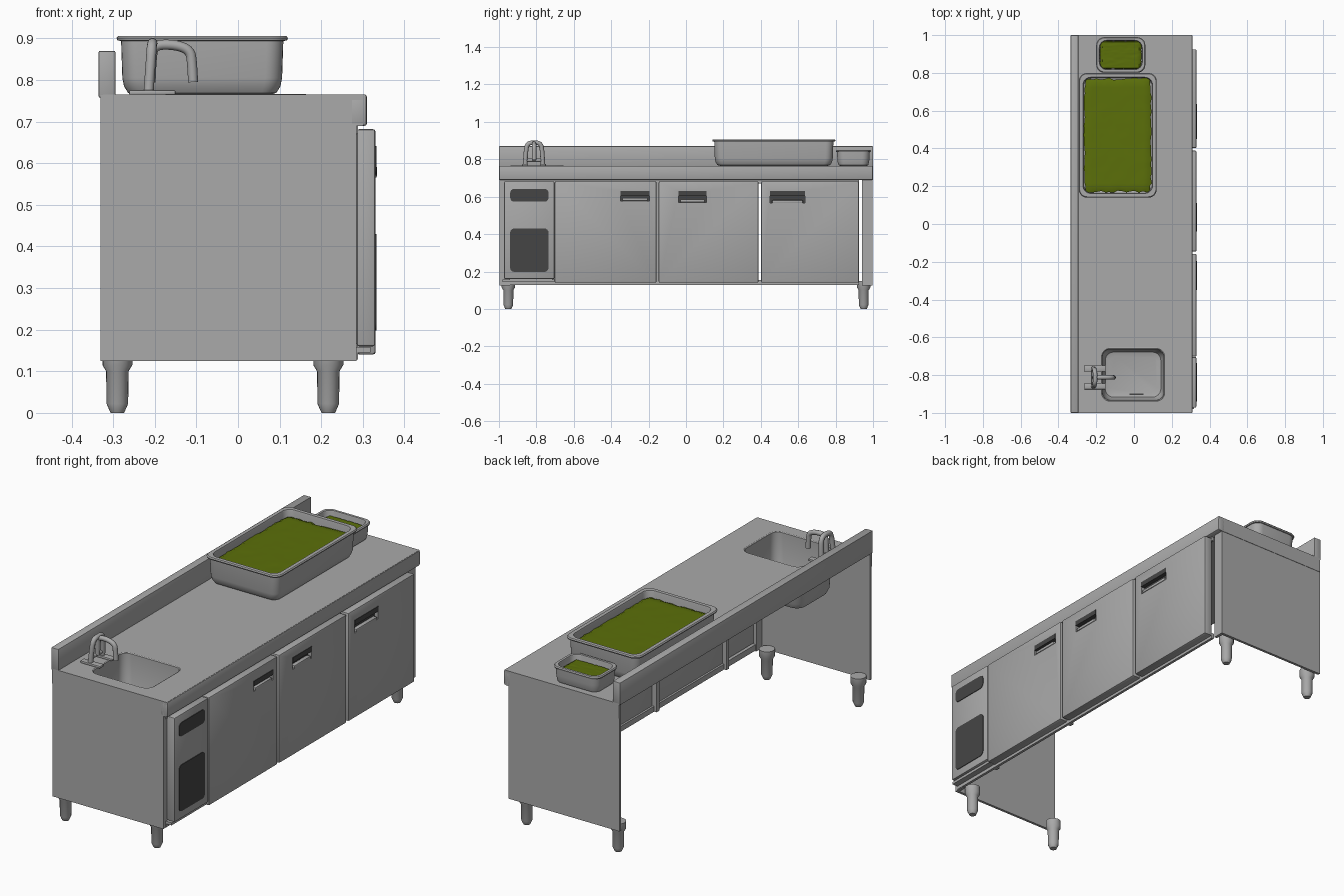
import bpy, bmesh, math, random
from mathutils import Vector

if "Cube" in bpy.data.objects:
    bpy.data.objects.remove(bpy.data.objects["Cube"])
random.seed(4)


def mat(name, c):
    m = bpy.data.materials.new(name)
    m.diffuse_color = (*c, 1)
    m.use_nodes = True
    m.node_tree.nodes["Principled BSDF"].inputs["Base Color"].default_value = m.diffuse_color
    return m


STEEL = mat("steel grey", (0.40, 0.40, 0.40))
DARK = mat("dark grille", (0.06, 0.06, 0.06))
GREEN = mat("olive green", (0.105, 0.16, 0.003))


def finish(name, bm, m):
    bmesh.ops.recalc_face_normals(bm, faces=bm.faces)
    me = bpy.data.meshes.new(name)
    bm.to_mesh(me)
    bm.free()
    me.materials.append(m)
    o = bpy.data.objects.new(name, me)
    bpy.context.collection.objects.link(o)
    return o


def box(name, x, y, z, m=STEEL, bevel=0.0):
    bm = bmesh.new()
    bmesh.ops.create_cube(bm, size=1)
    for v in bm.verts:
        v.co = Vector([(r[0] + r[1]) / 2 + c * (r[1] - r[0]) for c, r in zip(v.co, (x, y, z))])
    if bevel:
        bmesh.ops.bevel(bm, geom=bm.edges[:], offset=bevel, segments=2, affect='EDGES', profile=0.5)
    return finish(name, bm, m)


def rounded(x0, x1, y0, y1, r, n=6):
    pts = []
    for k, (cx, cy) in enumerate(((x1 - r, y1 - r), (x0 + r, y1 - r), (x0 + r, y0 + r), (x1 - r, y0 + r))):
        for i in range(n + 1):
            a = math.pi / 2 * (k + i / n)
            pts.append((cx + r * math.cos(a), cy + r * math.sin(a)))
    return pts


def loft(name, rect, rings, m=STEEL):
    """Rounded-rectangle rings of (inset, radius, z), capped at both ends."""
    bm = bmesh.new()
    x0, x1, y0, y1 = rect
    loops = [[bm.verts.new((px, py, z)) for px, py in rounded(x0 + d, x1 - d, y0 + d, y1 - d, r)]
             for d, r, z in rings]
    for a, b in zip(loops, loops[1:]):
        for i in range(len(a)):
            j = (i + 1) % len(a)
            bm.faces.new((a[i], a[j], b[j], b[i]))
    bm.faces.new(loops[0])
    bm.faces.new(loops[-1])
    return finish(name, bm, m)


def lathe(name, profile, x, y, n=20):
    bm = bmesh.new()
    loops = [[bm.verts.new((x + r * math.cos(2 * math.pi * i / n), y + r * math.sin(2 * math.pi * i / n), z))
              for i in range(n)] for r, z in profile]
    for a, b in zip(loops, loops[1:]):
        for i in range(n):
            bm.faces.new((a[i], a[(i + 1) % n], b[(i + 1) % n], b[i]))
    bm.faces.new(loops[0])
    bm.faces.new(loops[-1])
    return finish(name, bm, STEEL)


def tube(name, pts, r):
    cu = bpy.data.curves.new(name, 'CURVE')
    cu.dimensions = '3D'
    cu.bevel_depth, cu.bevel_resolution, cu.use_fill_caps = r, 4, True
    s = cu.splines.new('NURBS')
    s.points.add(len(pts) - 1)
    for p, c in zip(s.points, pts):
        p.co = (*c, 1)
    s.use_endpoint_u, s.order_u, s.resolution_u = True, 3, 6
    o = bpy.data.objects.new(name, cu)
    bpy.context.collection.objects.link(o)
    cu.materials.append(STEEL)
    return o


def plate(name, y, z, x, t, r, m):
    """Rounded plate facing +x."""
    bm = bmesh.new()
    f = bm.faces.new([bm.verts.new((x, a, b)) for a, b in rounded(*y, *z, r)])
    ext = bmesh.ops.extrude_face_region(bm, geom=[f])
    for v in ext["geom"]:
        if isinstance(v, bmesh.types.BMVert):
            v.co.x += t
    return finish(name, bm, m)


def cut(target, cutter):
    mod = target.modifiers.new("cut", 'BOOLEAN')
    mod.operation, mod.object, mod.solver = 'DIFFERENCE', cutter, 'EXACT'
    bpy.context.view_layer.objects.active = target
    bpy.ops.object.modifier_apply(modifier=mod.name)
    bpy.data.objects.remove(cutter)


# Thin worktop sheet with sink opening, folded front and end edges, upstand along the back
SINK = (-0.175, 0.165, -0.94, -0.655)
top = box("worktop", (-0.325, 0.306), (-1, 1), (0.752, 0.765))
cut(top, loft("sink_cutter", SINK, [(0.006, 0.04, 0.6), (0.006, 0.04, 0.9)]))
box("worktop_front_edge", (0.268, 0.31), (-1, 1), (0.69, 0.7648), bevel=0.006)
for s in (-1, 1):
    box("worktop_end_edge", (-0.33, 0.3), sorted((s, s * 0.985)), (0.69, 0.7645))
box("upstand", (-0.335, -0.295), (-1, 1), (0.758, 0.87), bevel=0.003)

# Sink bowl: outside from the bottom up, over the rim, down the inside
loft("sink_bowl", SINK, [(0.045, 0.03, 0.54), (0.02, 0.045, 0.548), (0.008, 0.05, 0.575), (0.002, 0.045, 0.755),
                         (0.0, 0.045, 0.765), (0.003, 0.045, 0.767), (0.008, 0.04, 0.764), (0.013, 0.045, 0.58),
                         (0.023, 0.045, 0.556), (0.045, 0.03, 0.55)])
box("sink_drain", (-0.025, 0.05), (-0.907, -0.897), (0.548, 0.553), DARK)

# End panels, front returns and legs
LEG = [(0.016, 0), (0.019, 0.006), (0.026, 0.022), (0.027, 0.1), (0.036, 0.115), (0.036, 0.15)]
for s, side in ((-1, "left"), (1, "right")):
    box(side + "_end_panel", (-0.33, 0.285), sorted((s * 0.998, s * 0.985)), (0.125, 0.7))
    box(side + "_front_return", (0.27, 0.285), sorted((s * 0.998, s * 0.942)), (0.125, 0.69))
    for x, w in ((-0.29, "back"), (0.217, "front")):
        lathe(f"{side}_{w}_leg", LEG, x, s * 0.95)

# Grille panel, doors, uprights between them and the rails behind
box("grille_panel", (0.285, 0.33), (-0.972, -0.704), (0.16, 0.682), bevel=0.006)
box("grille_sill", (0.275, 0.318), (-0.98, -0.704), (0.145, 0.158))
plate("upper_grille", (-0.94, -0.735), (0.573, 0.642), 0.329, 0.004, 0.022, DARK)
plate("lower_grille", (-0.94, -0.735), (0.198, 0.43), 0.329, 0.004, 0.022, DARK)
for z in ((0.128, 0.155), (0.67, 0.692)):
    box("front_rail", (0.275, 0.288), (-0.98, 0.925), z)
for y in (-0.716, -0.163):
    box("upright", (0.262, 0.288), (y, y + 0.022), (0.128, 0.69))
DOORS = (((-0.702, -0.158), (-0.35, -0.195), 0.578), ((-0.146, 0.388), (-0.04, 0.11), 0.57),
         ((0.402, 0.925), (0.45, 0.635), 0.565))
for i, (y, h, z) in enumerate(DOORS, 1):
    d = box(f"door_{i}", (0.285, 0.331), y, (0.14, 0.682), bevel=0.007)
    cut(d, box("handle_cutter", (0.308, 0.36), h, (z, 0.63)))
    box(f"handle_recess_{i}", (0.307, 0.311), h, (z, 0.63), DARK)
    box(f"handle_hood_{i}", (0.312, 0.333), h, (0.605, 0.63), DARK)
    box(f"handle_lip_{i}", (0.312, 0.334), (h[0] + 0.01, h[1] - 0.01), (z, z + 0.016), bevel=0.004)

# Mixer tap: two feet, arched bridge, centre post and spout
for y in (-0.86, -0.765):
    box("tap_foot", (-0.262, -0.15), (y - 0.016, y + 0.016), (0.764, 0.776), bevel=0.004)
tube("tap_bridge", [(-0.215, -0.86, 0.77), (-0.21, -0.857, 0.84), (-0.207, -0.848, 0.885), (-0.205, -0.812, 0.89),
                    (-0.207, -0.776, 0.885), (-0.21, -0.768, 0.84), (-0.215, -0.765, 0.77)], 0.012)
tube("tap_crossbar", [(-0.215, -0.86, 0.795), (-0.215, -0.812, 0.795), (-0.215, -0.765, 0.795)], 0.009)
tube("tap_spout", [(-0.21, -0.812, 0.795), (-0.208, -0.812, 0.86), (-0.2, -0.812, 0.885), (-0.15, -0.812, 0.885),
                   (-0.115, -0.812, 0.872), (-0.11, -0.812, 0.84), (-0.108, -0.812, 0.795)], 0.012)


# Food pans with green filling; k scales the wall insets
def pan(name, rect, z, rim, fill, k):
    loft(name, rect, [(0.04 * k, 0.03, 0.765), (0.026 * k, 0.035, 0.769), (0.016 * k, 0.04, 0.785),
                      (0.012 * k, 0.04, 0.805), (0.009 * k, 0.04, z - 0.012),
                      (0.0, 0.04, z - 0.011), (-0.002, 0.042, z - 0.005), (0.002, 0.04, z), (rim, 0.04, z),
                      (rim + 0.002, 0.04, z - 0.006), (rim + 0.005 * k, 0.04, 0.79), (0.05 * k, 0.03, 0.775)])
    d = rim + 0.003
    x0, x1, y0, y1 = rect[0] + d, rect[1] - d, rect[2] + d, rect[3] - d
    bm = bmesh.new()
    bmesh.ops.create_grid(bm, x_segments=16, y_segments=24, size=0.5)
    for v in bm.verts:
        edge = max(abs(v.co.x), abs(v.co.y)) > 0.49
        corner = min(abs(v.co.x), abs(v.co.y)) > 0.44
        f = 0.95 if corner else (1 - random.uniform(0, 0.04) if edge else 1)
        v.co = ((x0 + x1) / 2 + v.co.x * f * (x1 - x0), (y0 + y1) / 2 + v.co.y * f * (y1 - y0),
                fill - (0.008 if edge else 0) + random.uniform(-0.001, 0.001))
    f = finish(name + "_filling", bm, GREEN)
    if f.data.polygons[0].normal.z < 0:
        f.data.flip_normals()


pan("large_pan", (-0.29, 0.118, 0.142, 0.797), 0.906, 0.02, 0.88, 1.0)
pan("small_pan", (-0.198, 0.058, 0.803, 0.987), 0.85, 0.014, 0.825, 0.5)

# Smooth shading with sharp edges kept
bpy.ops.object.select_all(action='DESELECT')
for o in bpy.context.scene.objects:
    if o.type == 'MESH':
        o.select_set(True)
        bpy.context.view_layer.objects.active = o
bpy.ops.object.shade_smooth_by_angle(angle=math.radians(35))
